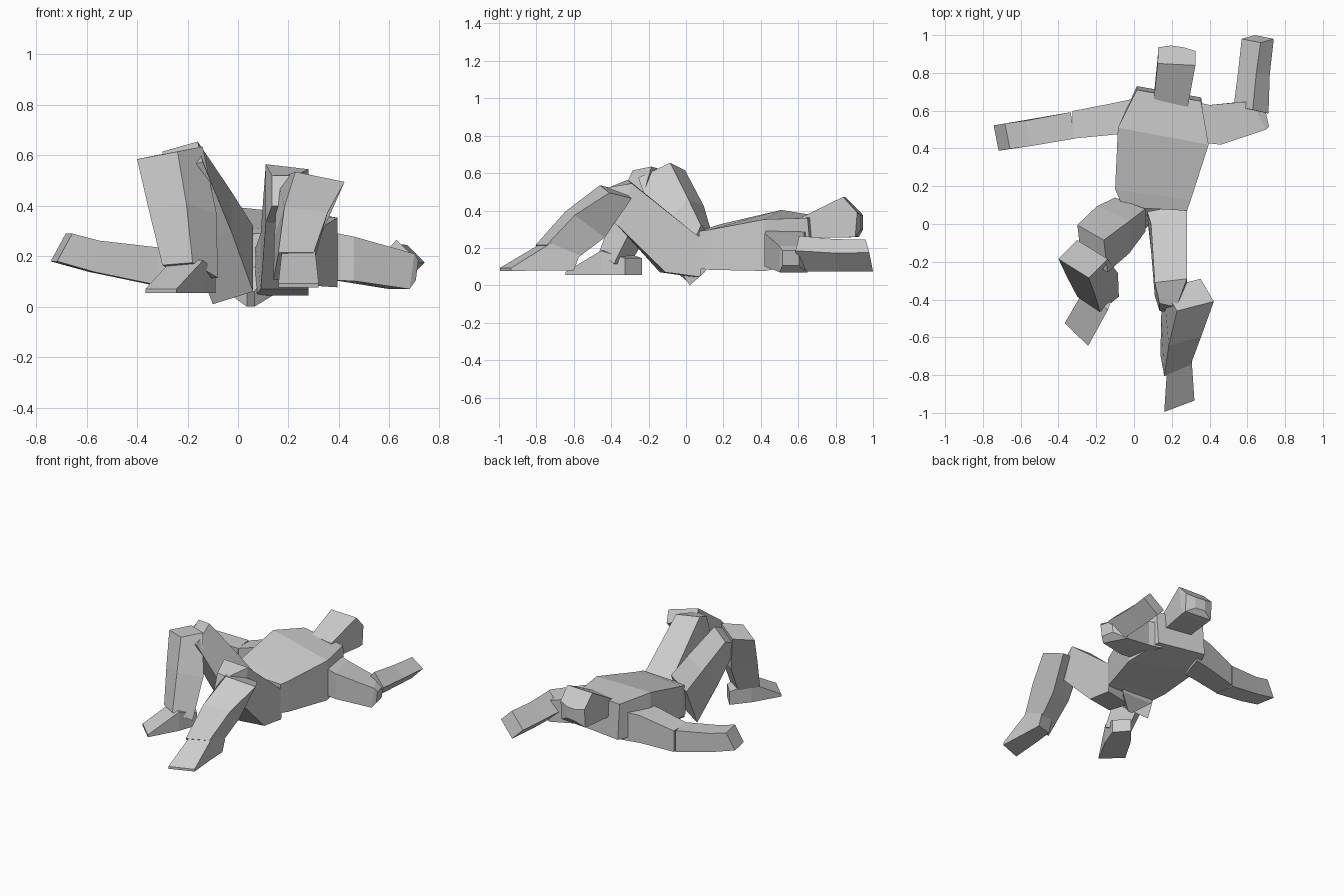
import bpy, bmesh
from mathutils import Vector


def limb(name, *sections):
    """Loft four-sided sections; each is (centre, half width vector, half depth vector)."""
    bm = bmesh.new()
    rings = []
    for c, w, d in sections:
        c, w, d = Vector(c), Vector(w), Vector(d)
        rings.append([bm.verts.new(c + a * w + b * d)
                      for a, b in ((-1, -1), (1, -1), (1, 1), (-1, 1))])
    for lo, hi in zip(rings, rings[1:]):
        for i in range(4):
            j = (i + 1) % 4
            bm.faces.new((lo[i], lo[j], hi[j], hi[i]))
    bm.faces.new(rings[0][::-1])
    bm.faces.new(rings[-1])
    bmesh.ops.recalc_face_normals(bm, faces=bm.faces)
    mesh = bpy.data.meshes.new(name)
    bm.to_mesh(mesh)
    bm.free()
    obj = bpy.data.objects.new(name, mesh)
    bpy.context.collection.objects.link(obj)
    return obj


# Reclining torso: pelvis, waist, chest, shoulders
limb("torso",
     ((0.11, 0.08, 0.19), (0.17, -0.01, 0), (0, 0, 0.10)),
     ((0.10, 0.155, 0.205), (0.20, -0.03, -0.015), (0, 0, 0.107)),
     ((0.155, 0.465, 0.24), (0.24, -0.045, -0.025), (0, 0, 0.138)),
     ((0.185, 0.69, 0.245), (0.17, -0.03, -0.005), (0, -0.01, 0.12)))
limb("seat",
     ((0.06, 0.13, 0.15), (0.12, 0, 0), (0, 0.03, 0.08)),
     ((0.05, 0.00, 0.03), (0.015, 0, 0), (0, -0.02, 0.03)))

# Head: chin, brow, crown
limb("head",
     ((0.195, 0.65, 0.31), (0.09, -0.02, 0), (0, -0.01, 0.055)),
     ((0.225, 0.86, 0.365), (0.10, -0.005, 0), (0, -0.015, 0.108)),
     ((0.227, 0.92, 0.325), (0.099, -0.01, 0), (0, 0.005, 0.065)),
     ((0.23, 0.94, 0.335), (0.035, -0.005, 0), (0, 0, 0.04)))

# Arm stretched out to the side
limb("left_upper_arm",
     ((0.00, 0.575, 0.205), (0.03, 0.095, 0), (0, 0, 0.10)),
     ((-0.10, 0.558, 0.20), (0.005, 0.085, 0), (0, 0, 0.095)),
     ((-0.325, 0.525, 0.16), (0, 0.073, 0), (0, 0, 0.073)))
limb("left_forearm",
     ((-0.325, 0.522, 0.16), (-0.01, 0.07, 0), (0, 0, 0.075)),
     ((-0.57, 0.48, 0.20), (-0.01, 0.068, 0), (0.01, 0, 0.062)),
     ((-0.70, 0.46, 0.235), (-0.013, 0.067, 0), (0.03, 0.005, 0.055)))

# Arm bent up beside the head
limb("right_upper_arm",
     ((0.34, 0.54, 0.20), (-0.03, 0.11, 0), (0, 0, 0.095)),
     ((0.43, 0.525, 0.19), (-0.03, 0.105, 0), (0, 0, 0.088)),
     ((0.65, 0.575, 0.14), (-0.04, 0.075, 0), (0.01, 0, 0.07)),
     ((0.70, 0.56, 0.145), (-0.01, 0.045, 0), (0.005, 0, 0.04)))
limb("right_forearm",
     ((0.62, 0.605, 0.17), (0.05, -0.01, 0.055), (0.042, -0.01, -0.04)),
     ((0.635, 0.80, 0.16), (0.048, -0.005, 0.05), (0.036, 0, -0.037)),
     ((0.655, 0.98, 0.16), (0.05, -0.01, 0.05), (0.035, 0.01, -0.035)))

# Raised leg
limb("left_thigh",
     ((-0.02, 0.05, 0.165), (0.08, -0.03, 0.025), (0, 0.06, 0.13)),
     ((-0.11, -0.03, 0.36), (0.085, -0.04, 0.015), (0, 0.085, 0.08)),
     ((-0.22, -0.13, 0.595), (0.07, -0.04, 0.02), (-0.01, 0.085, 0.04)))
limb("left_shin",
     ((-0.27, -0.185, 0.61), (0.08, -0.05, 0.015), (0.05, 0.05, 0.01)),
     ((-0.22, -0.27, 0.38), (0.075, -0.05, 0.01), (0.06, 0.06, -0.02)),
     ((-0.19, -0.385, 0.14), (0.06, -0.04, 0.005), (0.05, 0.04, -0.03)))
limb("left_foot",
     ((-0.13, -0.28, 0.10), (0.04, -0.045, 0), (0, 0, 0.045)),
     ((-0.20, -0.40, 0.12), (0.062, -0.055, 0), (0, 0, 0.065)),
     ((-0.305, -0.585, 0.063), (0.062, -0.06, 0), (0, 0, 0.008)))

# Lower leg set further forward
limb("right_thigh",
     ((0.175, 0.07, 0.14), (0.105, 0.02, 0), (0, 0.015, 0.095)),
     ((0.185, -0.055, 0.18), (0.095, 0.015, 0), (0, 0.07, 0.11)),
     ((0.195, -0.335, 0.44), (0.085, 0.01, -0.01), (0, 0.035, 0.115)),
     ((0.18, -0.45, 0.46), (0.045, -0.01, 0), (0, 0.02, 0.06)))
limb("right_shin",
     ((0.29, -0.375, 0.50), (0.0975, 0.025, -0.02), (-0.035, 0.06, -0.015)),
     ((0.25, -0.54, 0.325), (0.086, 0.025, -0.01), (-0.02, 0.08, -0.06)),
     ((0.22, -0.72, 0.16), (0.07, 0.03, 0), (-0.01, 0.055, -0.055)))
limb("right_foot",
     ((0.245, -0.60, 0.12), (0.055, 0.015, 0), (0, 0.015, 0.04)),
     ((0.24, -0.74, 0.155), (0.065, 0.025, 0), (0, 0, 0.075)),
     ((0.24, -0.965, 0.085), (0.08, 0.03, 0), (0, 0, 0.008)))
